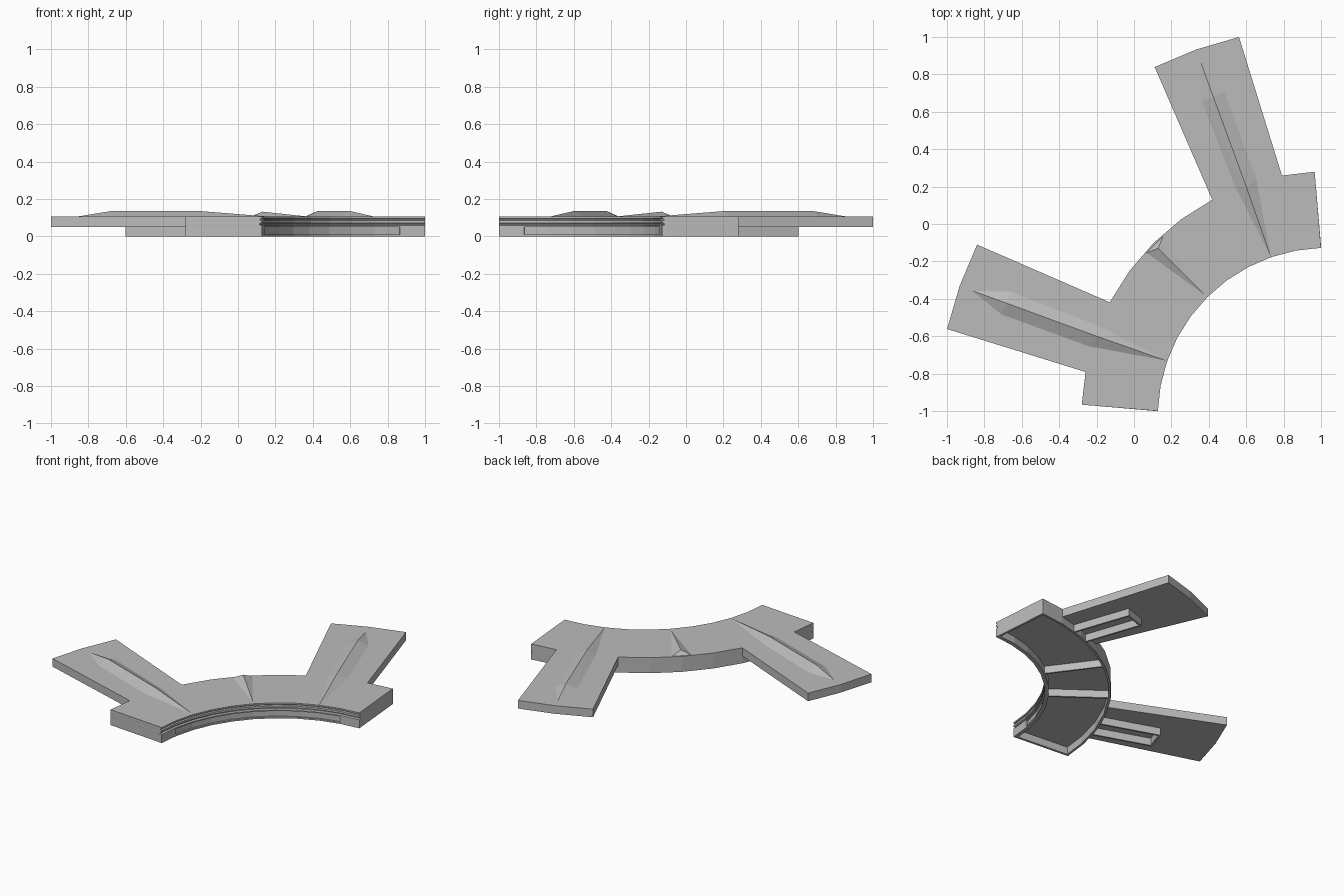
import bpy, bmesh, math

if "Cube" in bpy.data.objects:
    bpy.data.objects.remove(bpy.data.objects["Cube"])

# One grey for the whole part
grey = bpy.data.materials.new("plain_grey")
grey.diffuse_color = (0.5, 0.5, 0.5, 1)
grey.use_nodes = True
grey.node_tree.nodes["Principled BSDF"].inputs["Base Color"].default_value = grey.diffuse_color

C = 1.03                             # arc centre is (C, -C); symmetric about y = -x
R_IN, R_OUT, R_TIP = 0.903, 1.311, 2.083
Z_MID, Z_TOP = 0.05, 0.105
HALF = [91.9, 100.5, 109.1, 117.8, 126.4]
ANG = HALF + [135] + [270 - a for a in reversed(HALF)]


def pol(r, a):
    a = math.radians(a)
    return (C + r * math.cos(a), -C + r * math.sin(a))


def finish(name, bm):
    bmesh.ops.recalc_face_normals(bm, faces=bm.faces)
    me = bpy.data.meshes.new(name)
    bm.to_mesh(me)
    bm.free()
    me.materials.append(grey)
    ob = bpy.data.objects.new(name, me)
    bpy.context.collection.objects.link(ob)
    return ob


def loft(name, layers):
    """Stack outlines given as (z, points), closed at both ends."""
    bm = bmesh.new()
    rows = [[bm.verts.new((x, y, z)) for x, y in pts] for z, pts in layers]
    n = len(rows[0])
    for lo, hi in zip(rows, rows[1:]):
        for i in range(n):
            j = (i + 1) % n
            if (lo[i].co - hi[i].co).length + (lo[j].co - hi[j].co).length > 1e-6:
                bm.faces.new((lo[i], lo[j], hi[j], hi[i]))
    bm.faces.new(rows[0])
    bm.faces.new(rows[-1])
    bmesh.ops.triangulate(bm, faces=[f for f in bm.faces if len(f.verts) > 4])
    return finish(name, bm)


def sector(name, r0, r1, angles, z0, z1):
    pts = [pol(r0, a) for a in angles] + [pol(r1, a) for a in reversed(angles)]
    return loft(name, [(z0, pts), (z1, pts)])


def hull(name, pts):
    bm = bmesh.new()
    for p in pts:
        bm.verts.new(p)
    bmesh.ops.convex_hull(bm, input=bm.verts)
    return finish(name, bm)


def flip(p):
    return (-p[1], -p[0]) + tuple(p[2:])


# Top plate: curved band with two arms, grooved along its inner edge
half = [pol(R_OUT, 92.8), pol(R_OUT, 100.5), pol(R_TIP, 103), pol(R_TIP, 109.6),
        pol(R_TIP, 116.2), pol(R_OUT, 117.8), pol(R_OUT, 126.4)]
outer = half + [pol(R_OUT, 135)] + [flip(p) for p in reversed(half)]


def plate(r):
    return [pol(r, a) for a in reversed(ANG)] + outer


loft("top_plate", [(z, plate(R_IN + d)) for z, d in
     [(Z_MID, 0), (0.058, 0), (0.062, 0.012), (0.068, 0.012), (0.072, 0),
      (0.085, 0), (0.088, 0.01), (0.092, 0.01), (0.095, 0), (Z_TOP, 0)]])

# Skirt walls below the band, leaving a hollow underside
OUT = [92.8] + ANG[1:-1] + [177.2]
sector("outer_skirt", R_OUT - 0.015, R_OUT, OUT, 0, Z_MID)
sector("inner_skirt", R_IN + 0.012, R_IN + 0.025, ANG[1:-1], 0, Z_MID)
sector("inner_lip", R_IN, R_IN + 0.012, ANG[1:-1], 0, 0.01)


def rail(a, width, r0, r1, name):
    """Straight upright wall along a radial line."""
    ux, uy = math.cos(math.radians(a)), math.sin(math.radians(a))
    pts = [(C + r * ux - s * uy, -C + r * uy + s * ux)
           for r, s in ((r0, -width[0]), (r1, -width[0]), (r1, width[1]), (r0, width[1]))]
    loft(name, [(0, pts), (Z_MID, pts)])


for side in (0, 1):
    tag = "_left" if side else "_right"
    m = (lambda a: 270 - a) if side else (lambda a: a)
    fl = flip if side else (lambda p: p)

    # Closed end of the band
    sector("end_inner_wall" + tag, R_IN, R_IN + 0.025, [m(91.9), m(100.5)], 0, Z_MID)
    e = [pol(R_IN, 91.9), pol(R_OUT, 92.8), pol(R_OUT, 93.5), pol(R_IN, 92.9)]
    e = [fl(p) for p in e]
    loft("end_wall" + tag, [(0, e), (Z_MID, e)])

    # Rib across the hollow
    rail(m(126.4), (0.006, 0.006), R_IN + 0.02, R_OUT - 0.01, "cross_rib" + tag)

    # Open channel under each arm
    for s in (-1, 1):
        w = (0.075, -0.063) if s < 0 else (-0.063, 0.075)
        rail(m(109.1), w, R_OUT - 0.01, 1.70, "channel_wall" + tag)
    rail(m(109.1), (0.075, 0.075), 1.688, 1.70, "channel_end" + tag)

    # Faceted ridge on top of each arm
    ridge = [(0.735, -0.185, 0.104), (0.355, 0.87, 0.104),
             (0.6, 0.2, 0.135), (0.424, 0.68, 0.135),
             (0.36, 0.66, 0.104), (0.54, 0.195, 0.104),
             (0.485, 0.71, 0.104), (0.655, 0.245, 0.104)]
    hull("arm_ridge" + tag, [fl(p) for p in ridge])

# Small ridge across the middle of the band
hull("middle_ridge", [(0.155, -0.065, 0.104), (0.065, -0.155, 0.104),
                      (0.39, -0.39, 0.104), (0.13, -0.13, 0.132)])
